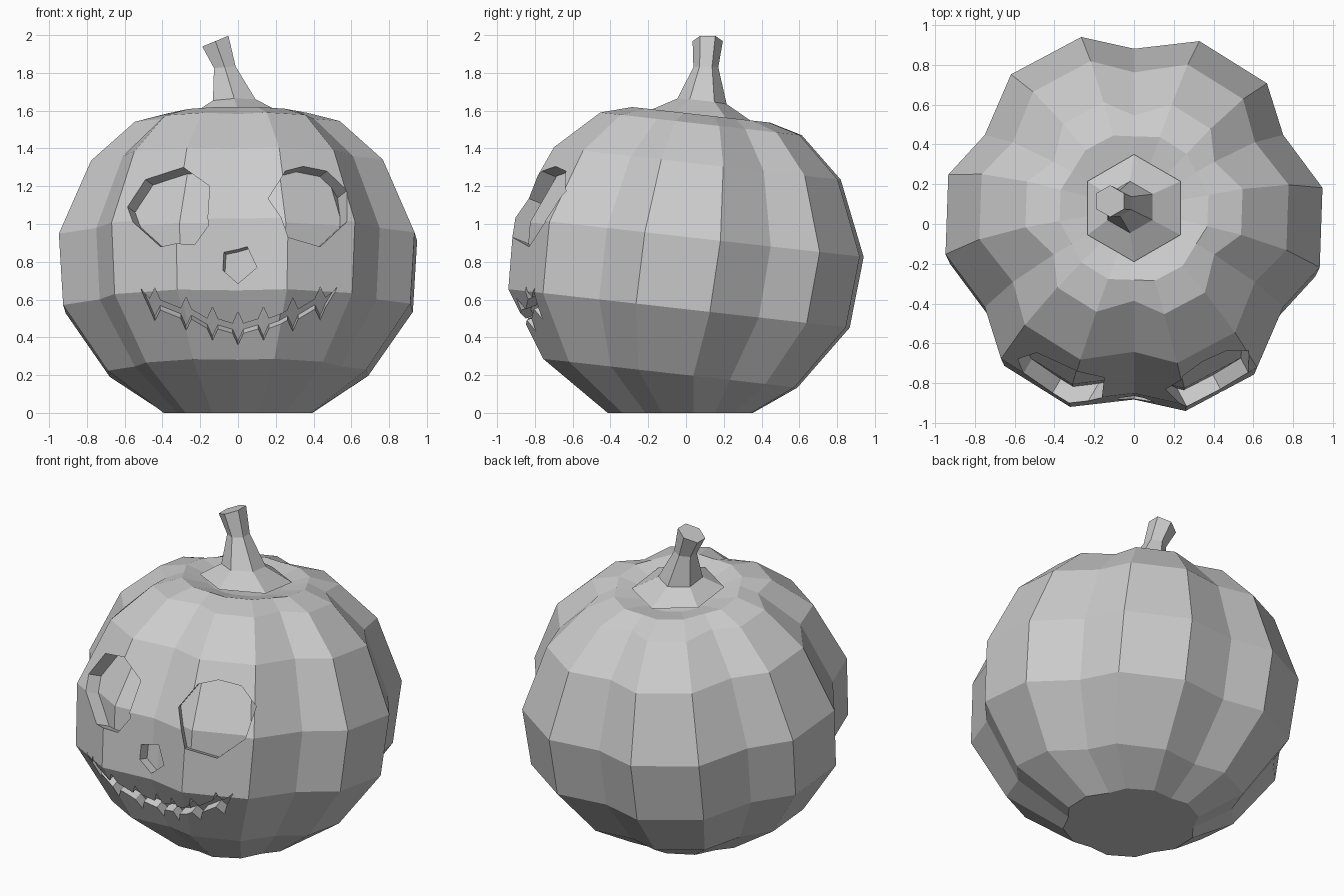
import bpy
import bmesh
from math import sin, cos, radians
from mathutils import Vector
from mathutils.bvhtree import BVHTree

cube = bpy.data.objects.get("Cube")
if cube:
    bpy.data.objects.remove(cube)

grey = bpy.data.materials.new("pale_grey")
grey.use_nodes = True
COLOUR = (0.6, 0.6, 0.6, 1)
grey.diffuse_color = COLOUR
grey.node_tree.nodes["Principled BSDF"].inputs["Base Color"].default_value = COLOUR

LEAN = -0.113  # how far each ring drops towards the back


def make_object(name, bm):
    bmesh.ops.recalc_face_normals(bm, faces=bm.faces)
    mesh = bpy.data.meshes.new(name)
    bm.to_mesh(mesh)
    bm.free()
    mesh.materials.append(grey)
    obj = bpy.data.objects.new(name, mesh)
    bpy.context.collection.objects.link(obj)
    return obj


def loft(bm, loops):
    """Skin a list of closed point loops and cap both ends."""
    rings = [[bm.verts.new(p) for p in loop] for loop in loops]
    n = len(rings[0])
    for a, b in zip(rings, rings[1:]):
        for i in range(n):
            j = (i + 1) % n
            bm.faces.new((a[i], a[j], b[j], b[i]))
    bm.faces.new(rings[0][::-1])
    bm.faces.new(rings[-1])


# Ribbed body rings: centre y, centre z, radius, groove ratio, slope
RINGS = [
    (-0.03, 0.0, 0.40, 0.92, 0),
    (-0.083, 0.21, 0.70, 0.90, LEAN),
    (-0.037, 0.553, 0.94, 0.90, LEAN),
    (0.015, 0.93, 0.963, 0.90, LEAN),
    (0.06, 1.32, 0.79, 0.89, LEAN),
    (0.08, 1.53, 0.555, 0.84, LEAN),
    (0.08, 1.578, 0.38, 0.95, LEAN),
    (0.08, 1.54, 0.22, 1.0, LEAN),
]


def body_ring(cy, cz, radius, groove, slope):
    loop = []
    for lobe in range(6):
        for offset, scale in ((-14, 1), (10, 1), (30, groove)):
            a = radians(lobe * 60 + offset)
            x, y = radius * scale * cos(a), radius * scale * sin(a)
            loop.append((x, cy + y, cz + slope * y))
    return loop


def body_mesh(inset=0):
    bm = bmesh.new()
    loft(bm, [body_ring(*r) for r in RINGS])
    bmesh.ops.recalc_face_normals(bm, faces=bm.faces)
    bm.normal_update()
    for v in bm.verts:
        v.co -= v.normal * inset
    return bm


skin = body_mesh()
surface = BVHTree.FromBMesh(skin)
body = make_object("pumpkin_body", skin)


def difference(target, tool):
    mod = target.modifiers.new("cut", 'BOOLEAN')
    mod.operation = 'DIFFERENCE'
    mod.solver = 'EXACT'
    mod.object = tool


def bake(obj):
    graph = bpy.context.evaluated_depsgraph_get()
    mesh = bpy.data.meshes.new_from_object(obj.evaluated_get(graph))
    obj.modifiers.clear()
    obj.data = mesh


def carve(name, outline, normal, depth):
    """Recess an outline, drawn from the front, to an even depth."""
    n = Vector(normal).normalized()
    hits = [surface.ray_cast(Vector((x, -3, z)), Vector((0, 1, 0)))[0] for x, z in outline]
    bm = bmesh.new()
    loft(bm, [[p + n * d for p in hits] for d in (-0.25, 0.12)])
    cutter = make_object(name + "_cutter", bm)
    core = make_object(name + "_core", body_mesh(depth))
    for helper in (cutter, core):
        helper.hide_render = True
    difference(cutter, core)
    bake(cutter)
    difference(body, cutter)
    bake(body)
    for helper in (cutter, core):
        bpy.data.objects.remove(helper)


# Eye sockets
carve("right_eye", [(-.585, 1.09), (-.49, 1.235), (-.29, 1.30), (-.15, 1.20),
                    (-.155, .995), (-.23, .89), (-.41, .88), (-.555, 1.01)],
      (-0.5, -0.85, 0.35), 0.09)
carve("left_eye", [(.16, 1.135), (.25, 1.28), (.345, 1.305), (.47, 1.28),
                   (.575, 1.175), (.575, 1.01), (.435, .88), (.265, .93)],
      (0.45, -0.85, 0.35), 0.09)

# Nose
carve("nose", [(-.075, .85), (.048, .88), (.10, .77), (0, .685), (-.08, .755)],
      (-0.2, -1, 0.2), 0.06)

# Stitched grin: a curved slot with a spike above and below each stitch
STITCHES = [(-.44, .575), (-.275, .525), (-.135, .472), (0, .447),
            (.135, .472), (.29, .52), (.435, .58)]


def grin_edge(side):
    pts = []
    for x, z in STITCHES:
        tilt = 0.35 * x * 0.025
        pts += [(x - 0.028, z + side * 0.026 - tilt),
                (x, z + side * 0.088),
                (x + 0.028, z + side * 0.026 + tilt)]
    return pts


carve("grin", [(-.515, .66)] + grin_edge(1) + [(.525, .665)] + grin_edge(-1)[::-1],
      (0, -1, -0.4), 0.06)

# Bent hexagonal stem: centre, radius, slope along x, slope along y
STEM = [
    ((0, 0.08, 1.572), 0.27, 0, LEAN),
    ((-0.02, 0.085, 1.65), 0.13, 0.03, LEAN),
    ((-0.07, 0.105, 1.83), 0.066, 0.08, 0),
    ((-0.12, 0.115, 1.968), 0.08, 0.41, 0),
]
loops = []
for (cx, cy, cz), r, sx, sy in STEM:
    loop = []
    for i in range(6):
        a = radians(30 + 60 * i)
        x, y = r * cos(a), r * sin(a)
        loop.append((cx + x, cy + y, cz + sx * x + sy * y))
    loops.append(loop)
bm = bmesh.new()
loft(bm, loops)
make_object("stem", bm)
